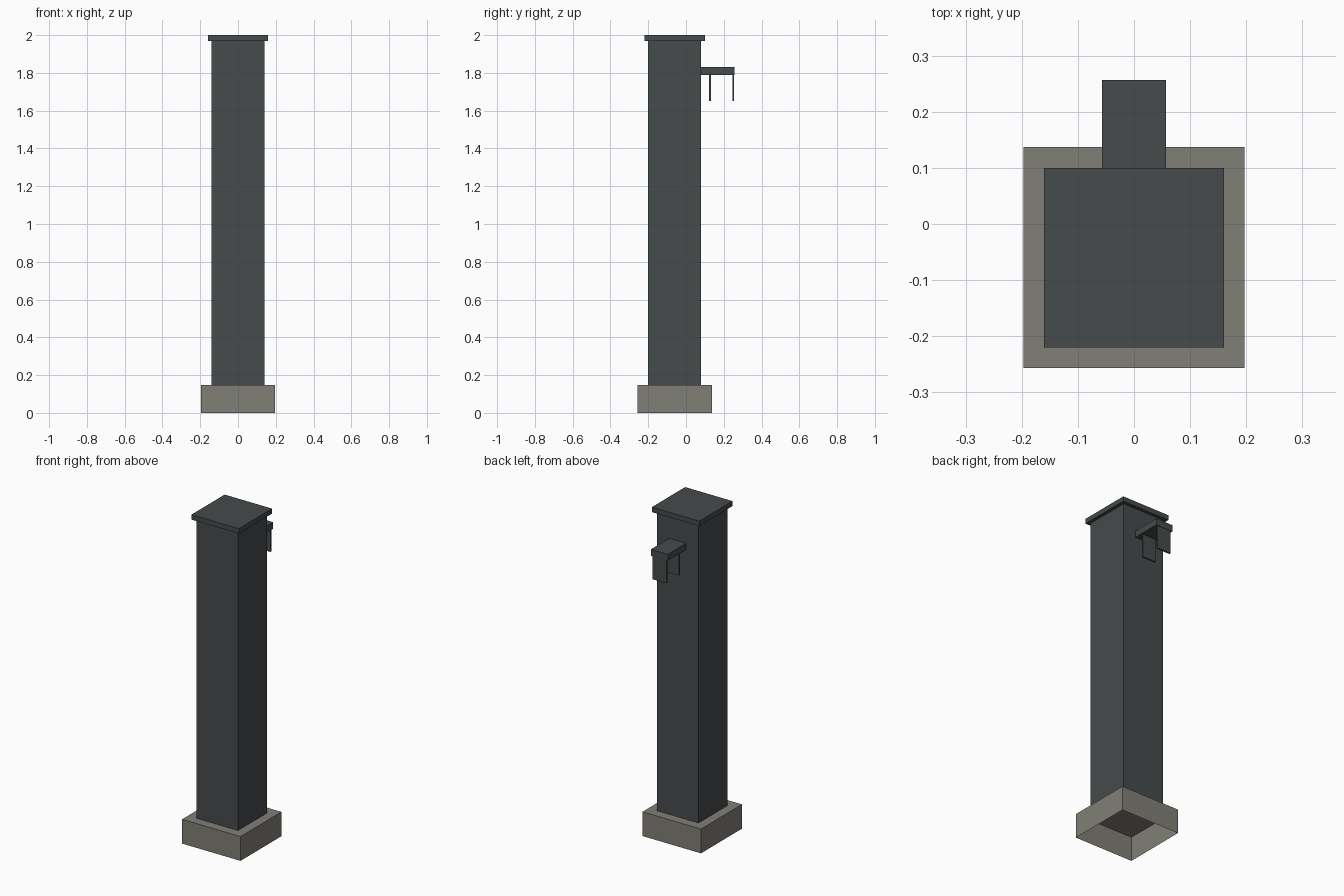
import bpy
import bmesh

cube = bpy.data.objects.get("Cube")
if cube:
    bpy.data.objects.remove(cube, do_unlink=True)


def make_material(name, rgb):
    mat = bpy.data.materials.new(name)
    mat.use_nodes = True
    colour = (*rgb, 1.0)
    mat.diffuse_color = colour
    mat.node_tree.nodes["Principled BSDF"].inputs["Base Color"].default_value = colour
    return mat


def box(name, xs, ys, zs, mat, open_bottom=False):
    """Axis-aligned box from its (min, max) range on each axis."""
    bm = bmesh.new()
    bmesh.ops.create_cube(bm, size=1)
    for v in bm.verts:
        v.co = [r[1] if c > 0 else r[0] for c, r in zip(v.co, (xs, ys, zs))]
    bm.normal_update()
    if open_bottom:
        down = [f for f in bm.faces if f.normal.z < -0.5]
        bmesh.ops.delete(bm, geom=down, context="FACES_ONLY")
    mesh = bpy.data.meshes.new(name)
    bm.to_mesh(mesh)
    bm.free()
    mesh.materials.append(mat)
    obj = bpy.data.objects.new(name, mesh)
    bpy.context.collection.objects.link(obj)
    return obj


def span(centre, half):
    return (centre - half, centre + half)


dark_metal = make_material("dark grey metal", (0.061, 0.069, 0.07))
stone = make_material("warm grey stone", (0.216, 0.209, 0.181))

AXIS_Y = -0.06      # the post stands forward of the bracket
BASE_TOP = 0.148

# Hollow footing, square post and overhanging cap
box("base", span(0, 0.197), span(AXIS_Y, 0.197), (0, BASE_TOP), stone, True)
box("post", span(0, 0.14), span(AXIS_Y, 0.14), (BASE_TOP, 1.97), dark_metal, True)
box("cap", span(0, 0.16), span(AXIS_Y, 0.16), (1.97, 2.0), dark_metal)

# Bracket on the back with two hanging plates
box("bracket_arm", span(0, 0.057), (0.08, 0.257), (1.79, 1.83), dark_metal)
for name, y in (("inner_hanging_plate", 0.127), ("outer_hanging_plate", 0.25)):
    box(name, span(0, 0.046), span(y, 0.005), (1.65, 1.79), dark_metal)
